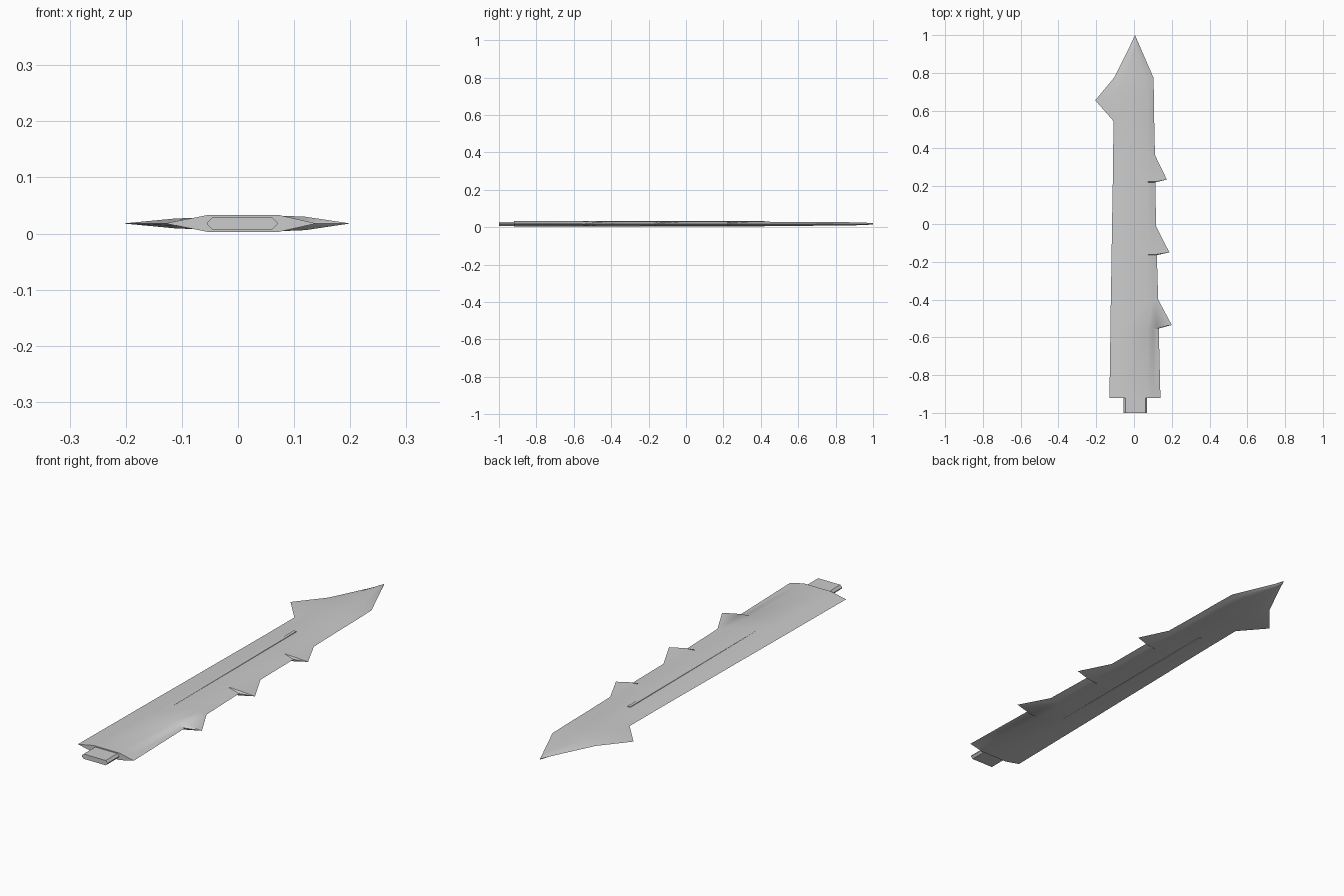
import bpy, bmesh

if "Cube" in bpy.data.objects:
    bpy.data.objects.remove(bpy.data.objects["Cube"])

ZC = 0.018  # mid plane height

steel = bpy.data.materials.new("grey steel")
steel.diffuse_color = (0.6, 0.6, 0.6, 1)
steel.use_nodes = True
steel.node_tree.nodes["Principled BSDF"].inputs["Base Color"].default_value = steel.diffuse_color


def finish(name, bm, smooth=None):
    bmesh.ops.recalc_face_normals(bm, faces=bm.faces)
    me = bpy.data.meshes.new(name)
    bm.to_mesh(me)
    bm.free()
    ob = bpy.data.objects.new(name, me)
    bpy.context.collection.objects.link(ob)
    me.materials.append(steel)
    if smooth:
        bpy.ops.object.select_all(action='DESELECT')
        ob.select_set(True)
        bpy.context.view_layer.objects.active = ob
        bpy.ops.object.shade_smooth_by_angle(angle=smooth)
    return ob


def loft(name, rings, smooth=None):
    """Skin closed rings of equal length and cap both ends."""
    bm = bmesh.new()
    vs = [[bm.verts.new(p) for p in r] for r in rings]
    n = len(rings[0])
    for a, b in zip(vs, vs[1:]):
        for i in range(n):
            j = (i + 1) % n
            bm.faces.new((a[i], a[j], b[j], b[i]))
    bm.faces.new(vs[0])
    bm.faces.new(vs[-1][::-1])
    bmesh.ops.remove_doubles(bm, verts=bm.verts, dist=0.00005)
    return finish(name, bm, smooth)


LIN = (0.5, 0.5)     # straight bevel
BULGE = (0.37, 0.86)  # swollen bevel on teeth


def section(y, xl, xr, fl=-0.054, fr=0.073, h=None, left=LIN, right=LIN, back=0.0):
    """Hexagonal blade section, symmetric about the mid plane."""
    if h is None:
        h = 0.015 - (y + 0.92) * 0.0029
    top = [(fl + (xl - fl) * left[0], y, h * left[1]),
           (fl, y, h), (fr, y - back, h),
           (fr + (xr - fr) * right[0], y - back, h * right[1])]
    pts = [(xl, y, 0)] + top + [(xr, y, 0)]
    pts += [(x, yy, -z) for x, yy, z in reversed(top)]
    return [(x, yy, z + ZC) for x, yy, z in pts]


# Blade with three barbs on the right and one spike on the left
rows = [section(-0.92, -0.13, 0.14)]
for y0, y1, y2, base, tip, end in ((-0.553, -0.535, -0.40, 0.131, 0.2, 0.128),
                                   (-0.165, -0.15, -0.01, 0.121, 0.187, 0.116),
                                   (0.221, 0.235, 0.365, 0.114, 0.174, 0.111)):
    xl = -0.119 + 0.016 * (y0 + 0.2)
    rows += [section(y0, xl, base),
             section(y1, xl, tip, right=BULGE, back=0.011),
             section(y2, xl + 0.002, end)]
rows += [section(0.545, -0.109, 0.107),
         section(0.655, -0.205, 0.106, left=BULGE),
         section(0.775, -0.105, 0.103, fl=-0.05, fr=0.06),
         section(0.95, -0.018, 0.027, fl=-0.004, fr=0.014, h=0.007),
         section(1.0, 0.0045, 0.0055, fl=0.0048, fr=0.0052, h=0.003)]
loft("blade", rows, 0.5)


def octagon(y, x0, x1, h, c):
    half = [(x0, h - c), (x0 + c, h), (x1 - c, h), (x1, h - c)]
    pts = half + [(x, -z) for x, z in reversed(half)]
    return [(x, y, z + ZC) for x, z in pts]


# Tang stub at the base
loft("tang", [octagon(y, -0.055, 0.07, 0.0105, 0.009) for y in (-1.0, -0.9)])

# Thin rib that emerges from both faces as the blade thins
loft("centre_rib", [octagon(y, -0.025, -0.011, 0.0138, 0.0005) for y in (-0.55, 0.42)])
